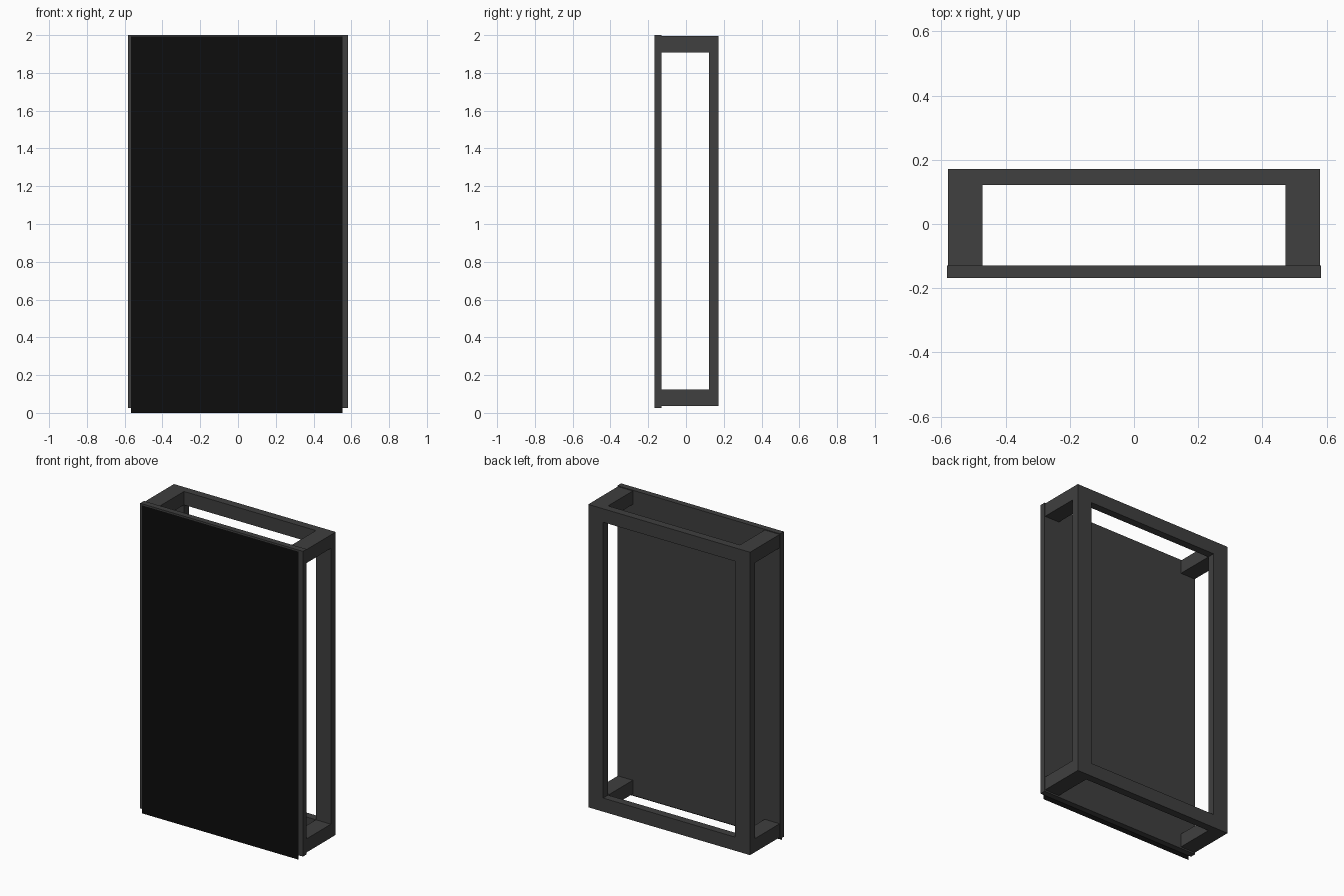
import bpy
import bmesh
from mathutils import Vector

cube = bpy.data.objects.get("Cube")
if cube:
    bpy.data.objects.remove(cube, do_unlink=True)


def material(name, value):
    mat = bpy.data.materials.new(name)
    mat.use_nodes = True
    colour = (value, value, value, 1)
    mat.diffuse_color = colour
    mat.node_tree.nodes["Principled BSDF"].inputs["Base Color"].default_value = colour
    return mat


def add_object(name, bm, mat=None):
    mesh = bpy.data.meshes.new(name)
    bm.to_mesh(mesh)
    bm.free()
    obj = bpy.data.objects.new(name, mesh)
    bpy.context.collection.objects.link(obj)
    if mat:
        mesh.materials.append(mat)
    return obj


def box(name, low, high, mat=None):
    bm = bmesh.new()
    bmesh.ops.create_cube(bm, size=1)
    low, high = Vector(low), Vector(high)
    bmesh.ops.scale(bm, vec=high - low, verts=bm.verts)
    bmesh.ops.translate(bm, vec=(low + high) / 2, verts=bm.verts)
    return add_object(name, bm, mat)


grey = material("dark grey", 0.05)
black = material("screen black", 0.004)

# Main dimensions
HALF_W, INNER_W = 0.579, 0.472
PANEL_FRONT, PANEL_BACK = -0.168, -0.13
RAIL_FRONT, BACK = 0.122, 0.172
BOTTOM, SILL, LINTEL, TOP = 0.036, 0.124, 1.908, 1.995

# Rear frame with corner blocks: a solid opened along each axis
frame = box("rear_frame", (-HALF_W, PANEL_BACK, BOTTOM), (HALF_W, BACK, TOP), grey)
openings = {
    "back_opening": ((-INNER_W, -1, SILL), (INNER_W, 1, LINTEL)),
    "side_opening": ((-1, -1, SILL), (1, RAIL_FRONT, LINTEL)),
    "top_opening": ((-INNER_W, -1, -1), (INNER_W, RAIL_FRONT, 3)),
}
bpy.context.view_layer.objects.active = frame
for name, (low, high) in openings.items():
    cutter = box(name, low, high)
    cutter.hide_render = True
    mod = frame.modifiers.new(name, "BOOLEAN")
    mod.operation = "DIFFERENCE"
    mod.solver = "EXACT"
    mod.object = cutter
    bpy.ops.object.modifier_apply(modifier=name)
    bpy.data.objects.remove(cutter, do_unlink=True)

# Front panel
box("front_panel", (-0.582, PANEL_FRONT, 0.026), (0.582, PANEL_BACK, 2.0), grey)

# Screen sheet, slightly in front of the panel and hanging below it
bm = bmesh.new()
corners = [(-0.566, 0), (0.554, 0), (0.554, 1.992), (-0.566, 1.992)]
bm.faces.new([bm.verts.new((x, -0.172, z)) for x, z in corners])
add_object("screen", bm, black)
